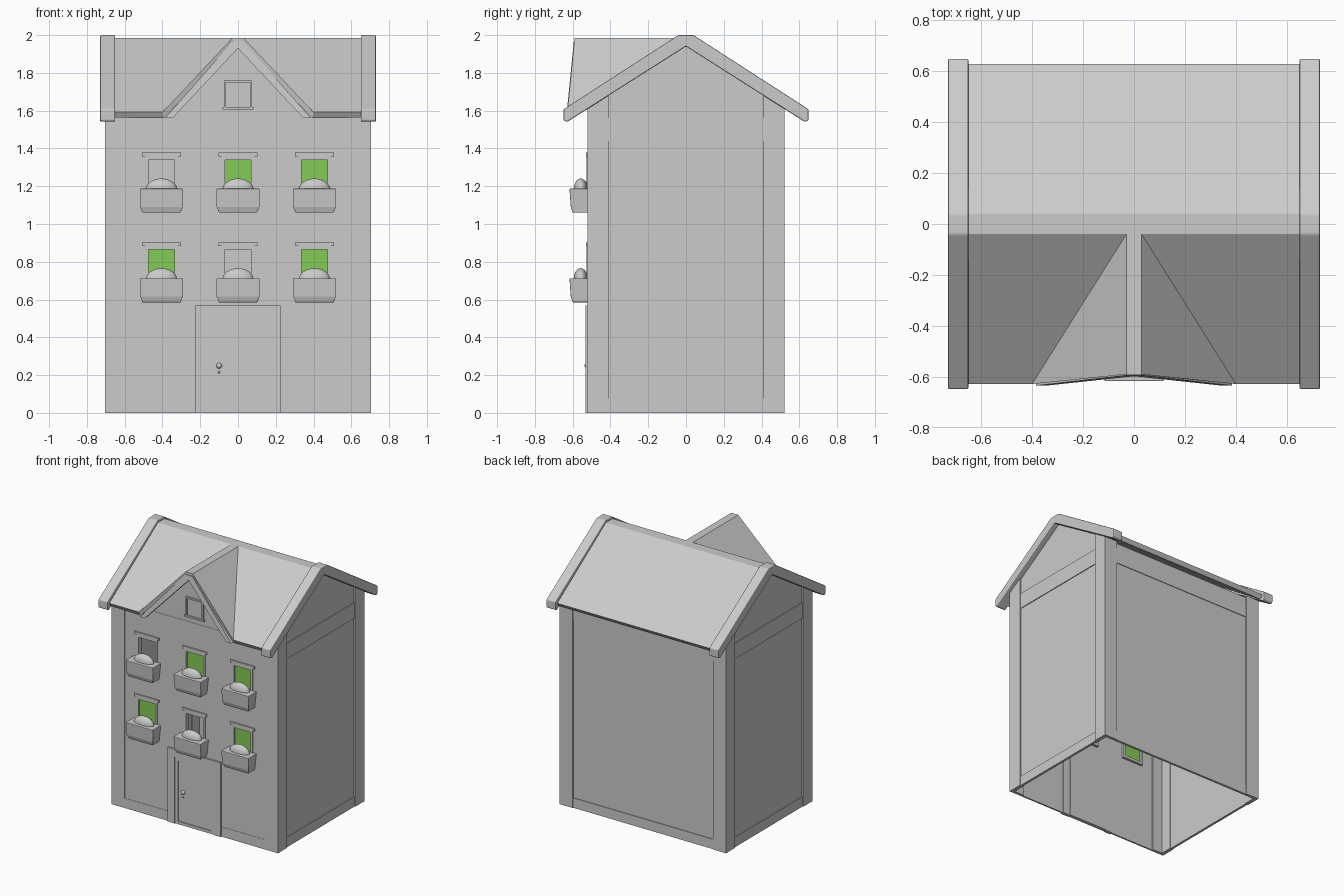
import bpy, bmesh
from mathutils import Matrix

cube = bpy.data.objects.get("Cube")
if cube:
    bpy.data.objects.remove(cube)


def material(name, rgb):
    m = bpy.data.materials.new(name)
    m.use_nodes = True
    m.diffuse_color = (*rgb, 1)
    m.node_tree.nodes["Principled BSDF"].inputs["Base Color"].default_value = (*rgb, 1)
    return m


GREY = material("pale_grey", (0.6, 0.6, 0.6))
GREEN = material("leaf_green", (0.23, 0.6, 0.09))


def finish(name, bm, mat=GREY):
    mesh = bpy.data.meshes.new(name)
    bmesh.ops.recalc_face_normals(bm, faces=bm.faces)
    bm.to_mesh(mesh)
    bm.free()
    mesh.materials.append(mat)
    obj = bpy.data.objects.new(name, mesh)
    bpy.context.collection.objects.link(obj)
    return obj


def prism(name, pts, axis, a, b, mat=GREY, reshape=None):
    """Extrude a 2D outline along an axis from a to b."""
    def place(p, t):
        return {"x": (t, p[0], p[1]), "y": (p[0], t, p[1]), "z": (p[0], p[1], t)}[axis]
    bm = bmesh.new()
    lo = [bm.verts.new(place(p, a)) for p in pts]
    hi = [bm.verts.new(place(p, b)) for p in pts]
    bm.faces.new(lo)
    bm.faces.new(hi[::-1])
    for i in range(len(pts)):
        j = (i + 1) % len(pts)
        bm.faces.new((lo[i], hi[i], hi[j], lo[j]))
    if reshape:
        for v in bm.verts:
            reshape(v)
    return finish(name, bm, mat)


def box(name, x, y, z, mat=GREY):
    return prism(name, [(x[0], z[0]), (x[1], z[0]), (x[1], z[1]), (x[0], z[1])], "y", *y, mat)


def bevel(obj, width):
    mod = obj.modifiers.new("soft_edges", "BEVEL")
    mod.width, mod.segments = width, 2


def under(y):
    """Height of the roof underside."""
    return 1.94 - 0.635 * abs(y)


COLUMNS = (-0.405, 0, 0.405)
ROWS = (0, 0.475)          # upward shift of each window row
OPEN = ((-0.405, 0.475), (0, 0))

# Front wall as a grid with window openings
xs = [-0.6] + [c + s for c in COLUMNS for s in (-0.07, 0.07)] + [0.6]
zs = [0] + [r + s for r in ROWS for s in (0.66, 0.865)] + [1.57]
bm = bmesh.new()
grid = [[bm.verts.new((x, -0.515, z)) for x in xs] for z in zs]
for r in range(len(zs) - 1):
    for c in range(len(xs) - 1):
        if not (r % 2 and c % 2):
            bm.faces.new((grid[r][c], grid[r][c + 1], grid[r + 1][c + 1], grid[r + 1][c]))
front = finish("front_wall", bm)
mod = front.modifiers.new("thickness", "SOLIDIFY")
mod.thickness, mod.offset = 0.01, 0

# Other walls
box("back_wall", (-0.6, 0.6), (0.5, 0.512), (0, 1.6))
prism("gable_wall", [(-0.39, 1.565), (0.39, 1.565), (0.03, 1.95), (-0.03, 1.95)], "y", -0.518, -0.505)
for side, s in (("left", 1), ("right", -1)):
    prism(side + "_wall", [(-0.42, 0), (0.42, 0), (0.42, under(0.42)), (0, under(0)), (-0.42, under(0.42))],
          "x", s * 0.68, s * 0.692)
    # Corner posts, one board on each face
    for end, e in (("front", -1), ("back", 1)):
        prism(f"{side}_{end}_post_side", [(e * 0.41, 0), (e * 0.522, 0), (e * 0.522, under(0.52)),
              (e * 0.41, under(0.41))], "x", s * 0.675, s * 0.704)
        box(f"{side}_{end}_post_face", (s * 0.594, s * 0.704), (e * 0.5, e * 0.522), (0, under(0.52)))
    # Base and eave bands on the sides
    for label, z in (("base", (0, 0.075)), ("eave", (1.44, 1.56))):
        box(f"{side}_{label}_band", (s * 0.685, s * 0.698), (-0.412, 0.412), z)
    box(side + "_front_base_band", (s * 0.225, s * 0.6), (-0.522, -0.515), (0, 0.075))
box("back_base_band", (-0.6, 0.6), (0.505, 0.517), (0, 0.075))
box("back_eave_band", (-0.6, 0.6), (0.505, 0.517), (1.44, 1.56))

# Roof skin: main slopes joined to the front gable
bm = bmesh.new()
V = lambda x, y, z: bm.verts.new((x, y, z))
TOP, EAVE = 1.985, 1.592
back_ridge = [V(x, 0.04, TOP) for x in (-0.66, 0.66)]
front_ridge = [V(x, -0.04, TOP) for x in (-0.66, -0.03, 0.03, 0.66)]
back_eave = [V(x, 0.628, EAVE) for x in (-0.66, 0.66)]
front_eave = [V(x, -0.628, EAVE) for x in (-0.66, -0.4, 0.4, 0.66)]
peak = [V(x, -0.59, TOP) for x in (-0.03, 0.03)]
f, e = front_ridge, front_eave
for loop in ((*back_ridge, *f[::-1]), (back_ridge[0], back_eave[0], back_eave[1], back_ridge[1]),
             (f[0], f[1], e[1], e[0]), (f[2], f[3], e[3], e[2]),
             (f[1], peak[0], e[1]), (f[2], e[2], peak[1]), (f[1], f[2], peak[1], peak[0])):
    bm.faces.new(loop)
roof = finish("roof", bm)
if roof.data.polygons[0].normal.z < 0:
    roof.data.flip_normals()
mod = roof.modifiers.new("thickness", "SOLIDIFY")
mod.thickness, mod.offset = 0.035, -1

# Barge boards on both ends of the roof
barge = [(-0.04, 2.0), (0.04, 2.0), (0.648, 1.608), (0.648, 1.548), (0.63, 1.54),
         (0, 1.94), (-0.63, 1.54), (-0.648, 1.548), (-0.648, 1.608)]
for side, s in (("left", 1), ("right", -1)):
    bevel(prism(side + "_barge_board", barge, "x", s * 0.65, s * 0.73), 0.006)
    # Trim board following the sloping edge of the front gable
    def lean(v):
        v.co.y -= 0.1 * (TOP - v.co.z)
    prism(side + "_gable_trim", [(0, 1.965), (s * 0.03, 1.965), (s * 0.385, 1.562), (s * 0.345, 1.562), (0, 1.93)],
          "y", -0.592, -0.56, reshape=lean)


def frame(name, cx, half, z0, z1, w, y0, y1):
    """Two uprights and a top rail."""
    outer, inner = half, half - w
    prism(name, [(cx - outer, z0), (cx - outer, z1), (cx + outer, z1), (cx + outer, z0),
                 (cx + inner, z0), (cx + inner, z1 - w), (cx - inner, z1 - w), (cx - inner, z0)], "y", y0, y1)


def taper(cx):
    def shape(v):
        if v.co.z < ROWS[0] + 0.59 or 0.8 < v.co.z < 1.065:
            v.co.x = cx + (v.co.x - cx) * 0.88
    return shape


# Windows with planter boxes
for cx in COLUMNS:
    for r in ROWS:
        frame("window_frame", cx, 0.088, 0.65 + r, 0.883 + r, 0.018, -0.526, -0.49)
        box("window_header", (cx - 0.103, cx + 0.103), (-0.53, -0.515), (0.883 + r, 0.903 + r))
        box("window_sill", (cx - 0.088, cx + 0.088), (-0.526, -0.49), (0.645 + r, 0.665 + r))
        if (cx, r) not in OPEN:
            box("window_pane", (cx - 0.072, cx + 0.072), (-0.512, -0.506), (0.66 + r, 0.867 + r), GREEN)
        profile = [(-0.515, 0.585), (-0.6, 0.585), (-0.61, 0.615), (-0.617, 0.712), (-0.515, 0.712)]
        planter = prism("planter_box", [(y, z + r) for y, z in profile], "x", cx - 0.115, cx + 0.115,
                        reshape=taper(cx))
        bevel(planter, 0.004)
        bm = bmesh.new()
        bmesh.ops.create_uvsphere(bm, u_segments=24, v_segments=12, radius=1,
                                  matrix=Matrix.Translation((cx, -0.557, 0.708 + r))
                                  @ Matrix.Diagonal((0.082, 0.037, 0.058, 1)))
        mound = finish("planter_mound", bm)
        mound.data.shade_smooth()

# Small attic window
box("attic_pane", (-0.065, 0.065), (-0.522, -0.515), (1.62, 1.75))
frame("attic_frame", 0, 0.075, 1.61, 1.76, 0.012, -0.53, -0.515)
box("attic_sill", (-0.082, 0.082), (-0.534, -0.515), (1.607, 1.62))

# Door with surround, raised border, knob and keyhole
frame("door_surround", 0, 0.225, 0, 0.568, 0.06, -0.532, -0.505)
box("door_leaf", (-0.165, 0.165), (-0.52, -0.5), (0, 0.51))
frame("door_border", 0, 0.165, 0, 0.508, 0.026, -0.527, -0.515)
box("door_bottom_rail", (-0.14, 0.14), (-0.527, -0.515), (0, 0.022))
for name, z, radius in (("door_knob", 0.25, 0.015), ("door_keyhole", 0.215, 0.006)):
    bm = bmesh.new()
    bmesh.ops.create_uvsphere(bm, u_segments=16, v_segments=8, radius=radius,
                              matrix=Matrix.Translation((-0.1, -0.522, z)))
    finish(name, bm).data.shade_smooth()
